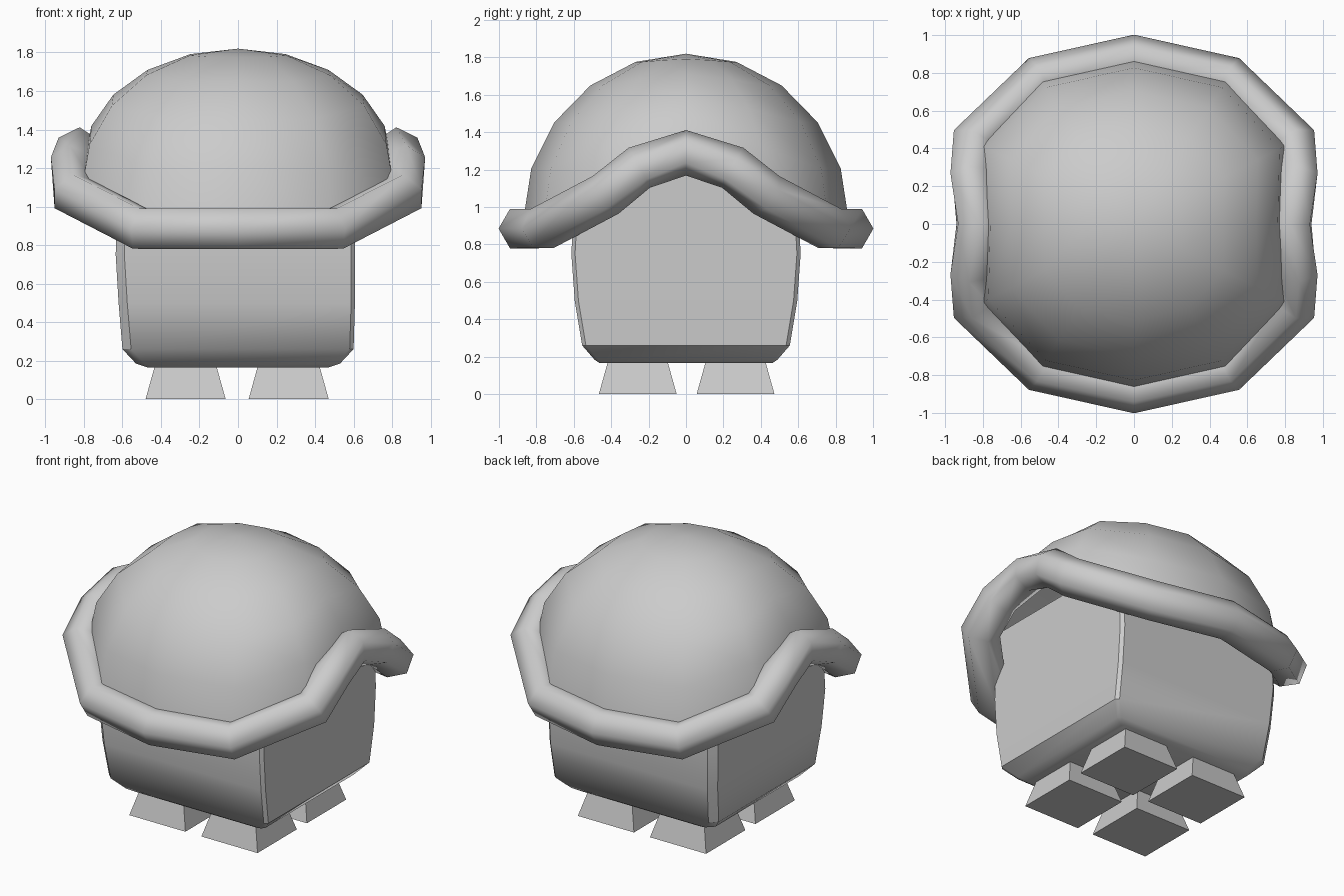
import bpy, bmesh
from math import sin, cos, radians, sqrt
from mathutils import Vector

if "Cube" in bpy.data.objects:
    bpy.data.objects.remove(bpy.data.objects["Cube"])


def make_object(name, verts, faces, angle=None):
    mesh = bpy.data.meshes.new(name)
    mesh.from_pydata([tuple(v) for v in verts], [], faces)
    bm = bmesh.new()
    bm.from_mesh(mesh)
    bmesh.ops.recalc_face_normals(bm, faces=bm.faces)
    bm.to_mesh(mesh)
    bm.free()
    obj = bpy.data.objects.new(name, mesh)
    bpy.context.collection.objects.link(obj)
    if angle is not None:
        bpy.ops.object.select_all(action='DESELECT')
        obj.select_set(True)
        bpy.context.view_layer.objects.active = obj
        bpy.ops.object.shade_smooth_by_angle(angle=radians(angle))
    return obj


def bridge(rings, n, closed=False):
    """Quads between successive rings of n vertices."""
    count = rings if closed else rings - 1
    return [(i * n + k, i * n + (k + 1) % n,
             (i + 1) % rings * n + (k + 1) % n, (i + 1) % rings * n + k)
            for i in range(count) for k in range(n)]


def full_loop(quarter):
    """Mirror a quarter path (front centre to side) into a closed loop."""
    front = [(p[0], -p[1], *p[2:]) for p in quarter]
    right = front + quarter[-2::-1]
    return right + [(-p[0], *p[1:]) for p in right[-2:0:-1]]


# Rim: six-sided tube that arches up over both sides
path = full_loop([(0, .88, .885, 0), (.50, .77, .885, 0), (.855, .43, 1.065, 15),
                  (.86, .25, 1.21, 25), (.83, 0, 1.29, 34)])
pts = [Vector(p[:3]) for p in path]
verts = []
for i, p in enumerate(pts):
    a = (p - pts[i - 1]).normalized()
    b = (pts[(i + 1) % len(pts)] - p).normalized()
    tangent = (a + b).normalized()
    out = tangent.cross(Vector((0, 0, 1))).normalized()
    up = out.cross(tangent)
    for k in range(6):
        ang = radians(path[i][3] + 60 * k)
        verts.append(p + .122 * (out * cos(ang) + up * sin(ang)))
make_object("shell_rim", verts, bridge(len(pts), 6, True), 75)

# Dome: twelve-sided, its lower edge tucked into the rim
edge = full_loop([(0, .87, .93), (.49, .76, .93), (.81, .42, 1.10), (.80, 0, 1.24)])
n, steps, top = len(edge), 5, 1.82
verts = []
for s in range(1, steps + 1):
    t = radians(90 * s / steps)
    verts += [(x * sin(t), y * sin(t), z + (top - z) * cos(t)) for x, y, z in edge]
faces = bridge(steps, n)
verts.append((0, 0, top))
faces += [(k, (k + 1) % n, len(verts) - 1) for k in range(n)]
make_object("shell_dome", verts, faces, 60)

# Body: box with narrow corners and a rounded base
verts = []
levels = [(.165, .47, .46), (.185, .53, .49), (.26, .60, .555),
          (.50, .62, .595), (.75, .635, .613), (1.20, .625, .59)]
for z, hx, hy in levels:
    r, l = min(hx, .607), -hx
    c, d = .02, .045
    verts += [(r - c, -hy, z), (r, -hy + c, z), (r, hy - c, z), (r - c, hy, z),
              (l + d, hy, z), (l, hy - d, z), (l, -hy + d, z), (l + d, -hy, z)]
faces = bridge(len(levels), 8)
faces += [tuple(range(8)), tuple(range(len(verts) - 8, len(verts)))]
make_object("body", verts, faces, 40)

# Feet: four flared square blocks
for side, x in (("left", -.272), ("right", .263)):
    for end, y in (("front", -.258), ("back", .265)):
        bpy.ops.mesh.primitive_cone_add(vertices=4, radius1=.208 * sqrt(2),
                                        radius2=.155 * sqrt(2), depth=.19,
                                        location=(x, y, .095),
                                        rotation=(0, 0, radians(45)))
        bpy.context.object.name = f"foot_{end}_{side}"
